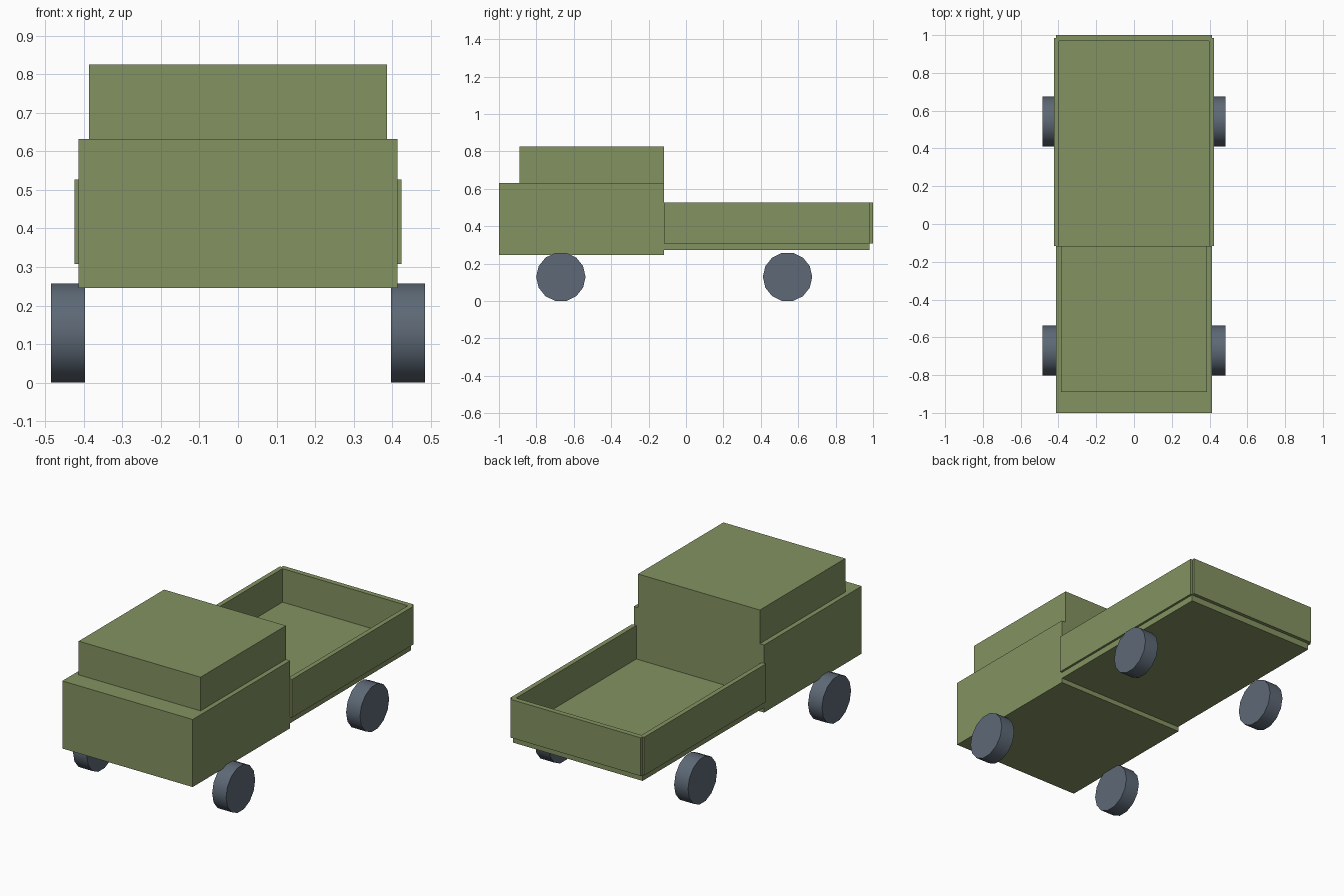
import bpy, math

if "Cube" in bpy.data.objects:
    bpy.data.objects.remove(bpy.data.objects["Cube"])


def material(name, color):
    m = bpy.data.materials.new(name)
    m.diffuse_color = (*color, 1)
    m.use_nodes = True
    m.node_tree.nodes["Principled BSDF"].inputs["Base Color"].default_value = m.diffuse_color
    return m


olive = material("olive_paint", (0.23, 0.29, 0.12))
slate = material("slate_rubber", (0.11, 0.14, 0.18))


def box(name, x, y, z):
    """Box from (min, max) pairs on each axis."""
    bpy.ops.mesh.primitive_cube_add(size=1, location=[(a + b) / 2 for a, b in (x, y, z)])
    o = bpy.context.object
    o.name = name
    o.scale = [b - a for a, b in (x, y, z)]
    bpy.ops.object.transform_apply(location=False, rotation=False, scale=True)
    o.data.materials.append(olive)
    return o


def wheel(name, x, y):
    """14-sided wheel, axle along x, vertices pointing fore and aft."""
    r = 0.132
    bpy.ops.mesh.primitive_cylinder_add(
        vertices=14, radius=r, depth=0.088,
        location=(x, y, r * math.cos(math.pi / 14)),
        rotation=(0, math.pi / 2, 0))
    o = bpy.context.object
    o.name = name
    o.data.materials.append(slate)
    bpy.ops.object.shade_smooth_by_angle(angle=math.radians(40))


BACK = -0.117  # rear face of the cab

# Cab: wide lower body with a narrower roof block
box("cab_body", (-0.413, 0.413), (-1.0, BACK), (0.245, 0.632))
box("cab_roof", (-0.386, 0.386), (-0.89, BACK), (0.632, 0.825))

# Open cargo bed: floor, tailgate, side walls
box("bed_floor", (-0.411, 0.411), (BACK, 0.98), (0.272, 0.335))
box("tailgate", (-0.413, 0.413), (0.97, 1.0), (0.308, 0.527))
for side, s in (("left", -1), ("right", 1)):
    box(f"bed_wall_{side}", sorted((s * 0.397, s * 0.424)), (BACK, 0.984), (0.308, 0.527))
    # Wheels
    wheel(f"front_wheel_{side}", s * 0.441, -0.669)
    wheel(f"rear_wheel_{side}", s * 0.441, 0.543)
